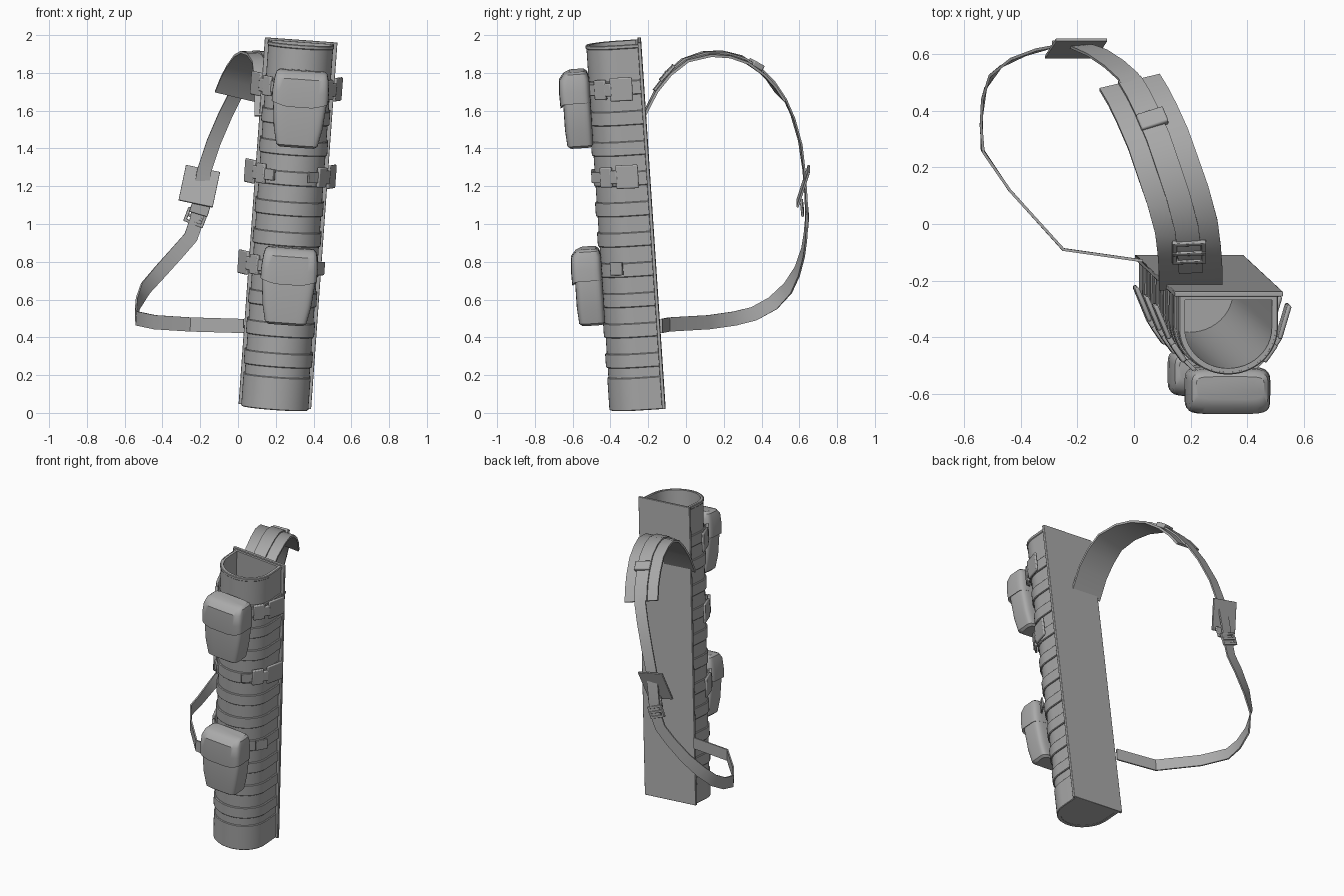
import bpy, bmesh, math
from mathutils import Matrix, Vector

if "Cube" in bpy.data.objects:
    bpy.data.objects.remove(bpy.data.objects["Cube"])

grey = bpy.data.materials.new("fabric_grey")
grey.use_nodes = True
grey.diffuse_color = (0.4, 0.4, 0.4, 1)
grey.node_tree.nodes["Principled BSDF"].inputs["Base Color"].default_value = (0.4, 0.4, 0.4, 1)
parts = []

# Leaning frame of the tube: u to the side, v to the back, w along the axis
w_axis = Vector((0.14, -0.13, 1.95)).normalized()
u_axis = Vector((1, 0, -0.072)).normalized()
v_axis = w_axis.cross(u_axis)
FRAME = Matrix((u_axis, v_axis, w_axis)).transposed().to_4x4()
FRAME.translation = Vector((0.195, -0.11, 0.034))
LENGTH = 1.95


def finish(name, bm, matrix=FRAME, bevel=0):
    bmesh.ops.recalc_face_normals(bm, faces=bm.faces)
    mesh = bpy.data.meshes.new(name)
    bm.to_mesh(mesh)
    bm.free()
    mesh.materials.append(grey)
    obj = bpy.data.objects.new(name, mesh)
    bpy.context.collection.objects.link(obj)
    obj.matrix_world = matrix
    if bevel:
        mod = obj.modifiers.new("soft_edges", "BEVEL")
        mod.width, mod.segments = bevel, 2
    parts.append(obj)
    return obj


def loft(name, rings, loop=False, matrix=FRAME):
    """Skin closed rings; cap the ends or join last to first."""
    bm = bmesh.new()
    rows = [[bm.verts.new(p) for p in ring] for ring in rings]
    pairs = list(zip(rows, rows[1:])) + ([(rows[-1], rows[0])] if loop else [])
    for a, b in pairs:
        for i in range(len(a)):
            j = (i + 1) % len(a)
            bm.faces.new((a[i], a[j], b[j], b[i]))
    if not loop:
        bm.faces.new(rows[0])
        bm.faces.new(rows[-1])
    return finish(name, bm, matrix)


def box(name, centre, size, matrix=FRAME, bevel=0.0):
    bm = bmesh.new()
    bmesh.ops.create_cube(bm, size=1, matrix=Matrix.Translation(centre) @ Matrix.Diagonal((*size, 1)))
    return finish(name, bm, matrix, bevel)


def d_ring(w, grow):
    """D-shaped section: flat back, straight sides, round front."""
    half, front, side = 0.172 + grow, 0.16 + grow, -0.13
    pts = [(half, -0.012 - max(0, -grow), w)]
    for i in range(25):
        a = math.pi * i / 24
        pts.append((half * math.cos(a), side - front * math.sin(a), w))
    return pts + [(-half, -0.012 - max(0, -grow), w)]


def band(name, w0, w1, outer, inner):
    e = 0.004
    loft(name, [d_ring(w0, inner), d_ring(w0, outer - e), d_ring(w0 + e, outer),
                d_ring(w1 - e, outer), d_ring(w1, outer - e), d_ring(w1, inner)], loop=True)


# Tube, floor, back board
band("tube", 0, LENGTH - 0.01, 0, -0.018)
loft("tube_floor", [d_ring(0.002, -0.005), d_ring(0.02, -0.005)])
band("base_cuff", 0.0, 0.175, 0.006, -0.005)
band("top_rim", LENGTH - 0.03, LENGTH - 0.008, 0.004, -0.005)
box("back_board", (0, -0.008, LENGTH / 2), (0.385, 0.018, LENGTH), bevel=0.003)

# Webbing bands around the tube
for i in range(10):
    w = 0.265 + 0.161 * i
    band("webbing_band", w - 0.038, w + 0.038, 0.009, -0.005)


def oval(hw, v0, v1, w, centre, sag=0.0):
    """Rounded rectangle section whose front can sag in the middle."""
    pts = []
    for i in range(32):
        a = math.tau * (i + 0.5) / 32
        c, s = math.cos(a), math.sin(a)
        x = math.copysign(abs(c) ** 0.35, c)
        y = math.copysign(abs(s) ** 0.35, s)
        drop = sag * (1 - x * x) if y < 0 else 0
        pts.append((centre + hw * x, (v0 + v1) / 2 + (v1 - v0) / 2 * y, w - drop))
    return pts


# Pouches with overhanging flaps
for name, base, centre in (("upper", 1.405, 0.017), ("lower", 0.462, 0.025)):
    body = ((0, 0.095, -0.30, -0.41), (0.012, 0.11, -0.288, -0.425), (0.1, 0.129, -0.286, -0.432),
            (0.23, 0.142, -0.286, -0.432), (0.37, 0.13, -0.29, -0.425))
    loft(name + "_pouch", [oval(hw, v1, v0, base + w, centre) for w, hw, v0, v1 in body])
    flap = ((0.245, 0.14, -0.30, -0.435, 0.03), (0.24, 0.15, -0.285, -0.448, 0.03),
            (0.3, 0.15, -0.285, -0.45, 0.015), (0.365, 0.143, -0.285, -0.445, 0),
            (0.395, 0.135, -0.295, -0.42, 0), (0.407, 0.12, -0.31, -0.39, 0))
    loft(name + "_pouch_flap", [oval(hw, v1, v0, base + w, centre, s) for w, hw, v0, v1, s in flap])


def plate(name, p, q, w, height, thick=0.016, bevel=0.006):
    """Upright plate spanning two points of the tube section."""
    a, b = Vector((*p, w)), Vector((*q, w))
    turn = Matrix.Rotation(math.atan2((b - a).y, (b - a).x), 4, "Z")
    m = FRAME @ Matrix.Translation((a + b) / 2) @ turn
    box(name, (0, 0, 0), ((b - a).length, thick, height), m, bevel)


# Side buckles: strap, prong bars and flared grip
for w in (1.71, 1.245, 0.76):
    sides = (-1, 1) if w > 1 else (-1,)
    for s in sides:
        flare = 0.245 if s < 0 else 0.23
        plate("buckle_grip", (s * flare, -0.06), (s * 0.195, -0.18), w, 0.125, 0.016, 0.007)
        plate("buckle_neck", (s * 0.2, -0.17), (s * 0.175, -0.21), w, 0.07, 0.02)
        plate("buckle_catch", (s * 0.182, -0.2), (s * 0.14, -0.26), w, 0.105, 0.02)
        plate("buckle_strap", (s * 0.15, -0.245), (s * 0.09, -0.305), w, 0.06, 0.014, 0.003)
plate("strap_tail", (0.207, -0.175), (0.165, -0.24), 0.76, 0.07, 0.012, 0.003)


def ribbon(name, path, width, thick, lift=0.0):
    """Flat strap along a path, turning from level to upright as it descends."""
    path = [Vector(p) for p in path]
    rings = []
    for i, p in enumerate(path):
        t = (path[min(i + 1, len(path) - 1)] - path[max(i - 1, 0)]).normalized()
        k = min(1, max(0, (1.45 - p.z) / 0.85))
        angle = 0.08 + k * (math.pi / 2 - 0.08)
        across = Vector((math.cos(angle), 0.25 * max(0, p.y) * (1 - k), -math.sin(angle)))
        across = (across - t * across.dot(t)).normalized()
        out = across.cross(t).normalized()
        c = p + out * lift
        rings.append([c + across * (a * width / 2) + out * (b * thick / 2)
                      for a, b in ((-1, -1), (1, -1), (1, 1), (-1, 1))])
    loft(name, rings, matrix=Matrix())


# Shoulder pad and carrying strap
pad = [(.2, -.225, 1.57), (.2, -.16, 1.7), (.195, -.09, 1.79), (.185, -.01, 1.86), (.155, .1, 1.895),
       (.12, .2, 1.897), (.085, .3, 1.87), (.045, .39, 1.81), (.015, .45, 1.75), (-.015, .5, 1.675)]
ribbon("shoulder_pad", pad, 0.225, 0.014)
ribbon("pad_strap", pad[1:], 0.085, 0.012, 0.012)
strap = [(.01, .47, 1.74), (-.02, .52, 1.67), (-.07, .565, 1.57), (-.13, .605, 1.43), (-.18, .625, 1.28),
         (-.2, .635, 1.15), (-.215, .64, 1.03), (-.25, .632, .93), (-.32, .62, .85), (-.41, .59, .75),
         (-.49, .54, .66), (-.53, .46, .58), (-.54, .36, .525), (-.535, .26, .5), (-.44, .12, .48),
         (-.25, -.09, .468), (.03, -.13, .46)]
ribbon("carry_strap", strap, 0.075, 0.01)


def placed(location, across, along):
    """Frame with x across, y along and z out of a strap."""
    y = Vector(along).normalized()
    z = Vector(across).cross(y).normalized()
    m = Matrix((y.cross(z), y, z)).transposed().to_4x4()
    m.translation = Vector(location)
    return m


def slider(name, m, width, height, bar):
    """Rectangular strap buckle with a middle bar."""
    for s in (-1, 1):
        box(name + "_side", (s * (width - bar) / 2, 0, 0), (bar, height, bar), m, 0.003)
        box(name + "_end", (0, s * (height - bar) / 2, 0), (width, bar, bar), m, 0.003)
    box(name + "_bar", (0, 0, 0.003), (width, bar, bar), m, 0.003)


# Strap hardware
loop = placed((.065, .37, 1.845), (1, .3, -.15), (-.35, .85, -.5))
box("pad_keeper", (0, 0, 0), (0.1, 0.065, 0.03), loop, 0.006)
slider("pad_buckle", placed((.195, -.1, 1.8), (1, 0, -.07), (0, .09, .1)), 0.12, 0.11, 0.016)
back = placed((-.205, .62, 1.2), (.95, 0, -.2), (-.21, -.33, -1))
box("strap_patch", (0, 0, 0), (0.185, 0.2, 0.012), back, 0.002)
tip = placed((-.2, .615, 1.085), (.9, 0, -.4), (-.3, .1, -1))
box("patch_tab", (0, 0, 0), (0.1, 0.07, 0.014), tip, 0.004)
slider("strap_buckle", placed((-.225, .64, 1.035), (.9, 0, -.35), (-.35, 0, -.9)), 0.11, 0.08, 0.016)

# Smooth shading with sharp edges kept
bpy.ops.object.select_all(action="DESELECT")
for obj in parts:
    obj.select_set(True)
bpy.context.view_layer.objects.active = parts[0]
bpy.ops.object.shade_smooth_by_angle(angle=math.radians(35))
